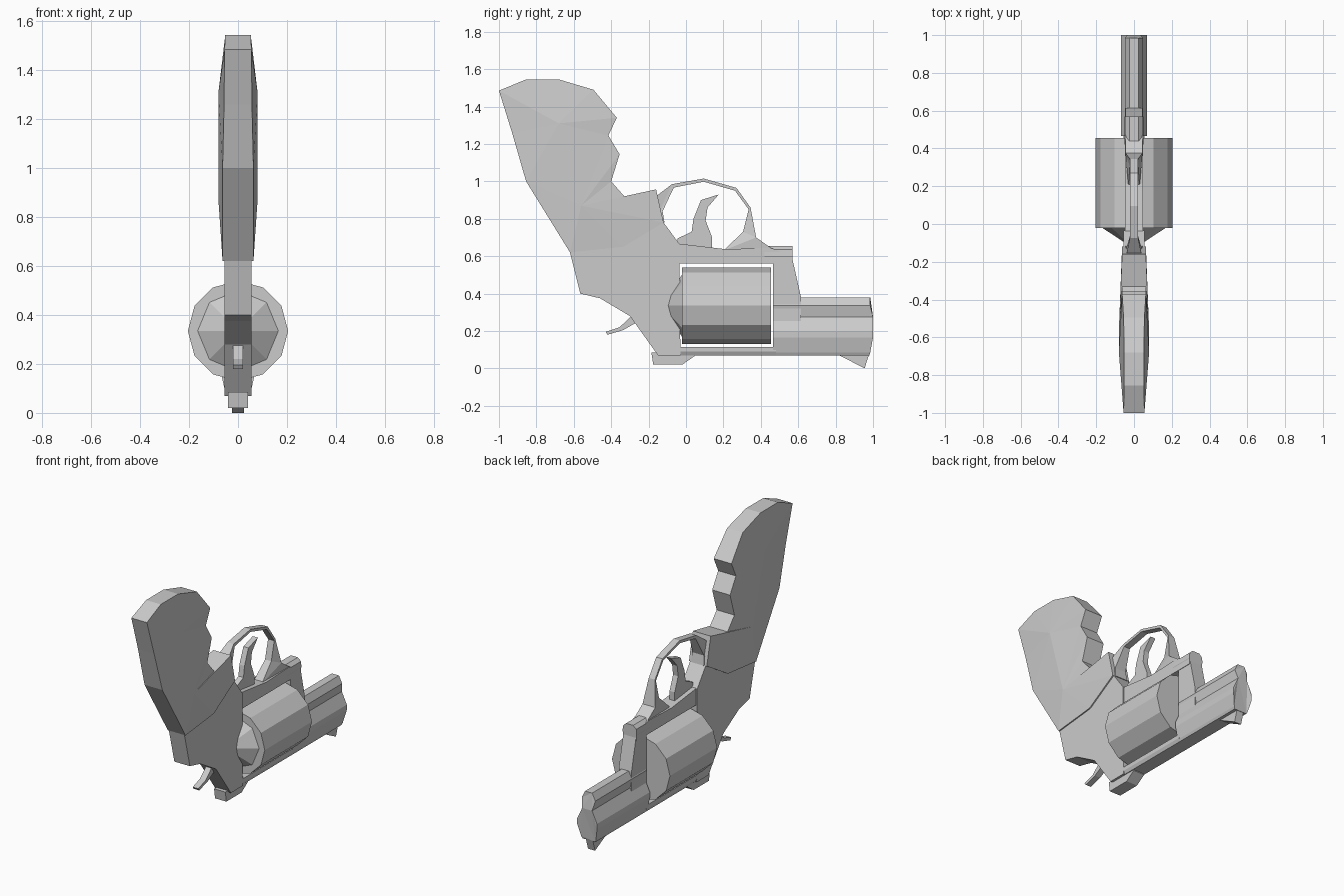
import bpy, bmesh
from mathutils import Matrix, Vector

if "Cube" in bpy.data.objects:
    bpy.data.objects.remove(bpy.data.objects["Cube"])


def finish(name, bm):
    bmesh.ops.recalc_face_normals(bm, faces=bm.faces)
    big = [f for f in bm.faces if len(f.verts) > 4]
    bmesh.ops.triangulate(bm, faces=big, ngon_method='EAR_CLIP')
    me = bpy.data.meshes.new(name)
    bm.to_mesh(me)
    bm.free()
    ob = bpy.data.objects.new(name, me)
    bpy.context.collection.objects.link(ob)
    return ob


def slab(name, pts, w, spine=None):
    """Side profile (y, z[, half width]) given thickness in x; spine points (x, y, z) bulge the sides."""
    bm = bmesh.new()
    n = len(pts)
    sides = []
    for s in (1, -1):
        ring = [bm.verts.new((s * (p[2] if len(p) > 2 else w), p[0], p[1])) for p in pts]
        sides.append(ring)
        if not spine:
            bm.faces.new(ring)
            continue
        mid = [bm.verts.new((s * x, y, z)) for x, y, z in spine]
        near = [min(mid, key=lambda m: (m.co - v.co).length) for v in ring]
        for i in range(n):
            j = (i + 1) % n
            bm.faces.new((ring[i], ring[j], near[j]))
            if near[i] != near[j]:
                bm.faces.new((ring[i], near[j], near[i]))
    a, b = sides
    for i in range(n):
        j = (i + 1) % n
        bm.faces.new((a[i], a[j], b[j], b[i]))
    return finish(name, bm)


def rail(name, half, y0, y1):
    """Half section (x, z[, front y]) mirrored in x and run along y."""
    sec = list(half) + [(-p[0],) + tuple(p[1:]) for p in reversed(half)]
    bm = bmesh.new()
    a = [bm.verts.new((p[0], y0, p[1])) for p in sec]
    b = [bm.verts.new((p[0], p[2] if len(p) > 2 else y1, p[1])) for p in sec]
    bm.faces.new(a)
    bm.faces.new(b)
    n = len(sec)
    for i in range(n):
        j = (i + 1) % n
        bm.faces.new((a[i], a[j], b[j], b[i]))
    return finish(name, bm)


def round_part(name, sides, r_back, r_front, y0, y1, z):
    bm = bmesh.new()
    m = Matrix.Translation((0, (y0 + y1) / 2, z)) @ Matrix.Rotation(-1.5707963, 4, 'X')
    bmesh.ops.create_cone(bm, cap_ends=True, segments=sides, radius1=r_back,
                          radius2=r_front, depth=y1 - y0, matrix=m)
    return finish(name, bm)


# Grip with finger grooves and bulged side panels
slab("grip", [(-1, 1.485, .055), (-.855, 1.545, .052), (-.68, 1.545, .052), (-.495, 1.49, .055),
              (-.37, 1.34), (-.415, 1.245), (-.355, 1.145), (-.40, 1.0), (-.33, .92),
              (-.16, .957), (-.12, .78), (-.335, .65), (-.62, .62), (-.855, 1.0),
              (-.93, 1.26, .057)], .063,
     spine=[(.08, -.68, 1.31), (.08, -.56, .87)])

# Rear frame, behind the drum
slab("rear_frame", [(-.62, .62), (-.335, .65), (-.12, .78), (-.035, .665), (-.03, .07),
                    (-.15, .07), (-.30, .28), (-.46, .375), (-.565, .40)], .055)

# Frame bar on the trigger side, the thin strap opposite, and the bridge to the barrel
slab("frame_bar", [(-.04, .56), (.57, .56), (.57, .60), (.45, .645), (.215, .637), (-.04, .667)], .048)
rail("rod_housing", [(.025, .655), (.047, .635), (.05, .60), (.03, .56)], .42, .57)
rail("strap", [(.055, .115), (.055, .09), (.045, .07)], -.04, .48)
slab("bridge", [(.465, .08), (.465, .58), (.57, .58), (.615, .38), (.615, .08)], .045)

# Barrel with its upper rib
rail("barrel", [(.025, .38, .985), (.048, .335, .985), (.035, .275, 1), (.07, .20, 1),
                (.07, .165, 1), (.052, .085, .985), (.045, .07, .98)], .465, 1)

# Twelve-sided drum and its tapered back plate
round_part("drum", 12, .205, .205, -.022, .455, .335)
round_part("drum_back", 8, .055, .165, -.095, -.022, .335)

# Trigger guard loop, wider at both roots
slab("trigger_guard", [(-.16, .92, .04), (-.075, .985), (.095, 1.015), (.27, .965), (.345, .86),
                       (.375, .70, .045), (.46, .64, .045), (.20, .63, .03), (.305, .73), (.335, .85),
                       (.262, .95), (.095, .998), (-.065, .967), (-.125, .84, .04),
                       (-.115, .78, .045), (-.17, .78, .045)], .022)

# Trigger
slab("trigger", [(-.045, .695), (.03, .73), (.04, .80), (.08, .90), (.175, .93), (.115, .86),
                 (.105, .79), (.14, .70), (.14, .62), (-.045, .64)], .018)

# Hammer
slab("hammer", [(-.43, .195), (-.42, .18), (-.335, .205), (-.265, .245), (-.22, .25),
                (-.25, .32), (-.295, .277), (-.355, .22)], .02)

# Sights
slab("rear_sight", [(-.185, .085), (-.175, .02), (-.02, .02), (.045, .065), (.045, .085)], .04)
slab("front_sight", [(.80, .08), (.955, 0), (.98, .08)], .025)
